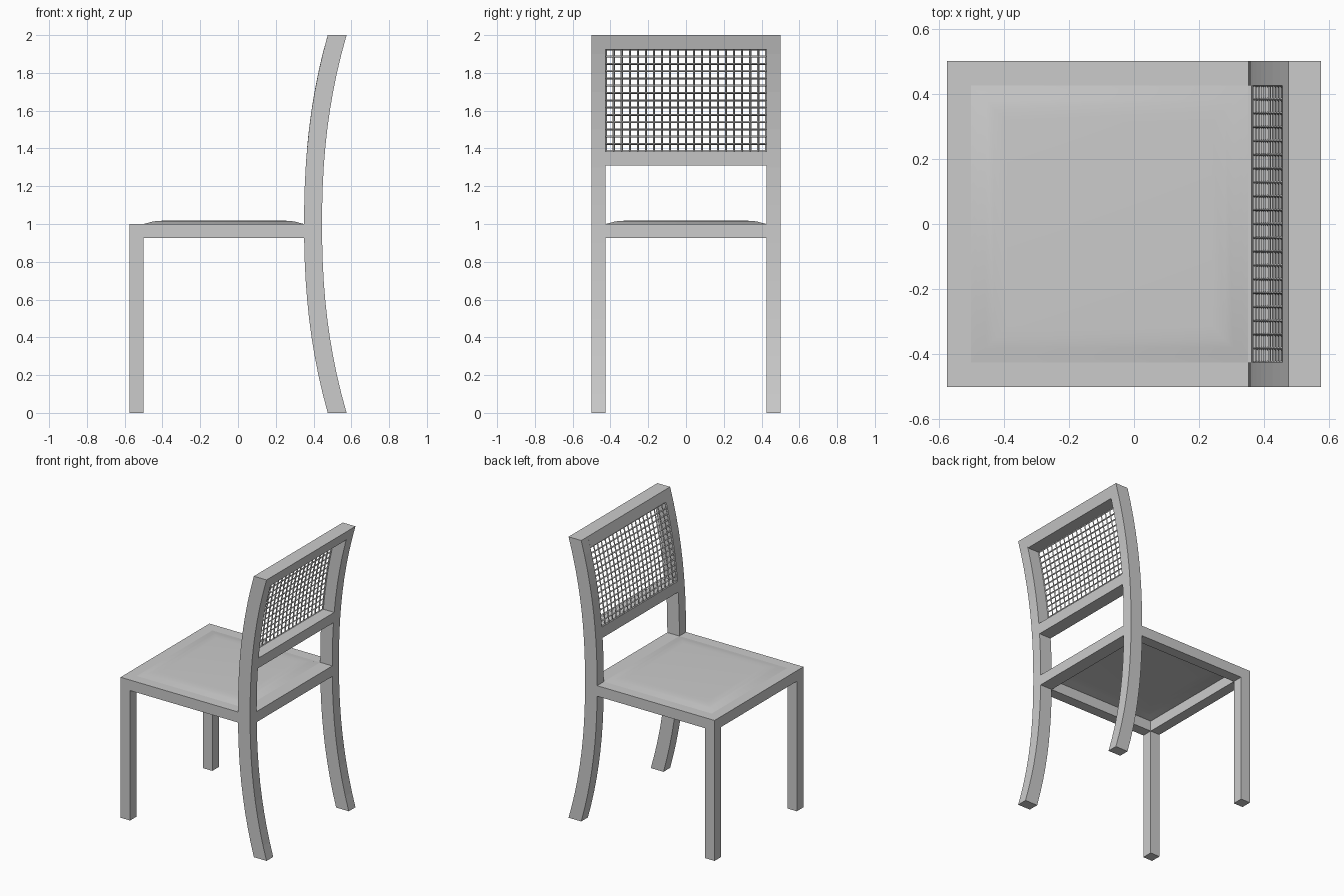
import bpy

if "Cube" in bpy.data.objects:
    bpy.data.objects.remove(bpy.data.objects["Cube"])


def make(name, verts, faces, smooth=False):
    me = bpy.data.meshes.new(name)
    me.from_pydata(verts, [], faces)
    me.polygons.foreach_set("use_smooth", [smooth] * len(me.polygons))
    ob = bpy.data.objects.new(name, me)
    bpy.context.collection.objects.link(ob)
    return ob


def box(name, x0, x1, y0, y1, z0, z1):
    v = [(x, y, z) for x in (x0, x1) for y in (y0, y1) for z in (z0, z1)]
    f = [(0, 1, 3, 2), (4, 6, 7, 5), (0, 4, 5, 1), (2, 3, 7, 6), (0, 2, 6, 4), (1, 5, 7, 3)]
    return make(name, v, f)


# Curve shared by the rear posts, back rails and cane
def front_x(z):
    return 0.35 + 0.125 * abs(z - 1) ** 2.25


def back_x(z):
    return 0.445 + 0.13 * abs(z - 1) ** 2.25


def curved(name, y0, y1, z0, z1):
    zs = [z0] + [i / 10 for i in range(21) if z0 + 0.001 < i / 10 < z1 - 0.001] + [z1]
    verts, faces = [], [(0, 3, 2, 1)]
    for z in zs:
        a, b = front_x(z), back_x(z)
        verts += [(a, y0, z), (b, y0, z), (b, y1, z), (a, y1, z)]
    for i in range(len(zs) - 1):
        for k in range(4):
            n = (k + 1) % 4
            faces.append((i * 4 + k, i * 4 + n, i * 4 + 4 + n, i * 4 + 4 + k))
    t = len(verts) - 4
    faces.append((t, t + 1, t + 2, t + 3))
    return make(name, verts, faces)


W, I = 0.5, 0.425  # outer and inner half widths

# Legs, rear posts and side rails
for side, (a, b) in {"right": (-W, -I), "left": (I, W)}.items():
    box("front_leg_" + side, -0.575, -0.5, a, b, 0, 1.0)
    curved("rear_post_" + side, a, b, 0, 2.0)
    box("seat_rail_" + side, -0.5, 0.355, a, b, 0.925, 1.0)

# Cross rails
box("seat_rail_front", -0.575, -0.5, -I, I, 0.925, 1.0)
curved("seat_rail_back", -I, I, 0.925, 1.0)
curved("back_rail_middle", -I, I, 1.31, 1.385)
curved("back_rail_top", -I, I, 1.925, 2.0)

# Padded seat sheet with a softly raised border
rings = [(0, 1.0), (0.02, 1.005), (0.045, 1.012), (0.07, 1.016), (0.11, 1.018)]
verts, faces = [], []
for d, z in rings:
    verts += [(-0.5 + d, -I + d, z), (0.35 - d, -I + d, z),
              (0.35 - d, I - d, z), (-0.5 + d, I - d, z)]
for i in range(len(rings) - 1):
    for k in range(4):
        n = (k + 1) % 4
        faces.append((i * 4 + k, i * 4 + n, i * 4 + 4 + n, i * 4 + 4 + k))
t = len(verts) - 4
faces.append((t, t + 1, t + 2, t + 3))
make("seat_cushion", verts, faces, smooth=True)

# Cane lattice set flush with the front of the back frame
cols, rows = 20, 14
verts, faces = [], []
for r in range(rows + 1):
    z = 1.385 + 0.54 * r / rows
    for c in range(cols + 1):
        verts.append((front_x(z) + 0.005, -I + 2 * I * c / cols, z))
for r in range(rows):
    for c in range(cols):
        p = r * (cols + 1) + c
        faces.append((p, p + 1, p + cols + 2, p + cols + 1))
cane = make("cane_panel", verts, faces)
wire = cane.modifiers.new("strands", 'WIREFRAME')
wire.thickness = 0.011
wire.offset = 0
wire.use_even_offset = True
wire.use_boundary = True
